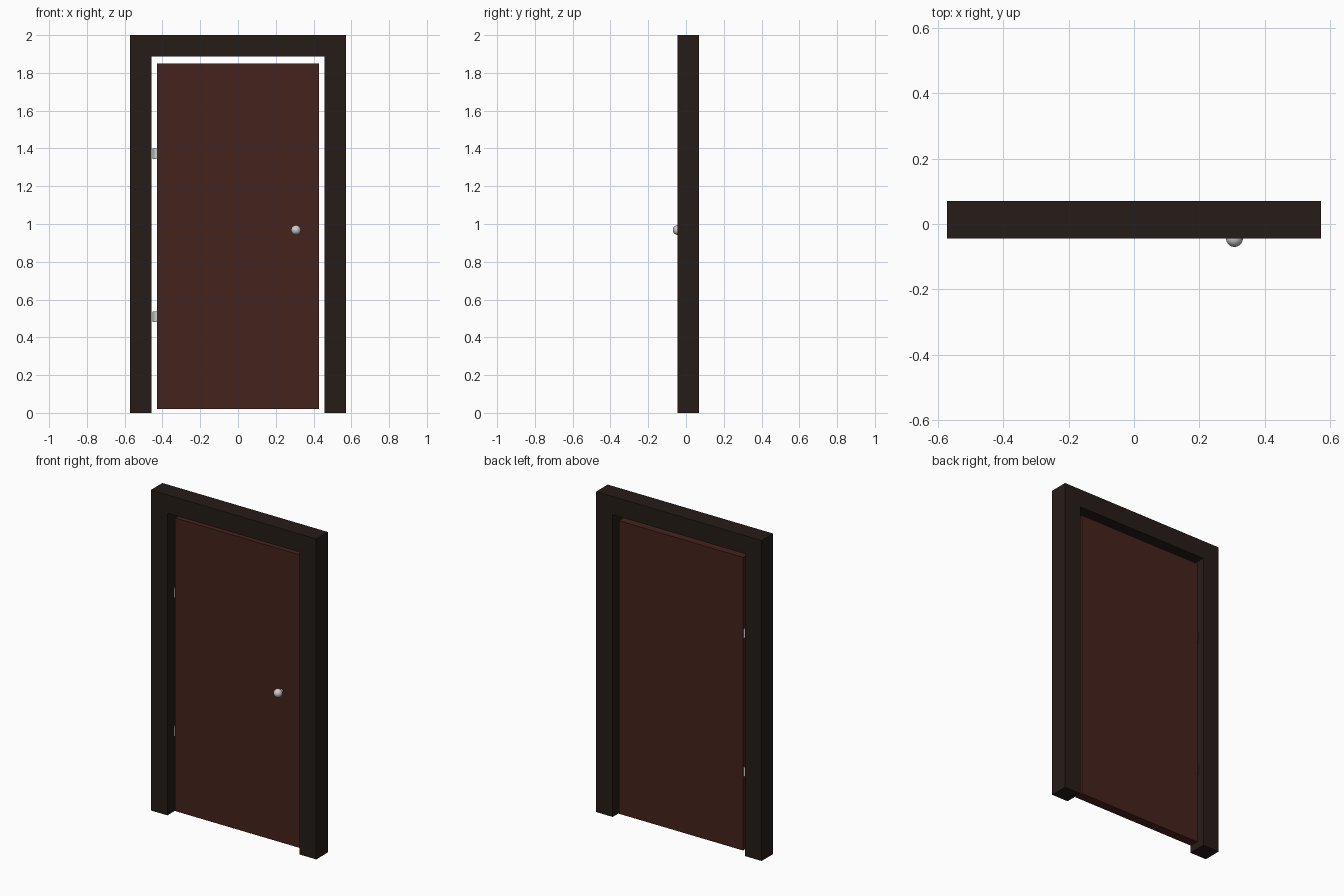
import bpy
from math import radians

if "Cube" in bpy.data.objects:
    bpy.data.objects.remove(bpy.data.objects["Cube"])


def material(name, rgb):
    m = bpy.data.materials.new(name)
    m.diffuse_color = (*rgb, 1)
    m.use_nodes = True
    m.node_tree.nodes["Principled BSDF"].inputs["Base Color"].default_value = m.diffuse_color
    return m


def profile_solid(name, pts, y0, y1, mat):
    """Extrude an XZ outline from y0 to y1."""
    n = len(pts)
    verts = [(x, y, z) for y in (y0, y1) for x, z in pts]
    faces = [tuple(range(n)), tuple(reversed(range(n, 2 * n)))]
    faces += [(i, i + n, (i + 1) % n + n, (i + 1) % n) for i in range(n)]
    mesh = bpy.data.meshes.new(name)
    mesh.from_pydata(verts, [], faces)
    mesh.materials.append(mat)
    ob = bpy.data.objects.new(name, mesh)
    bpy.context.collection.objects.link(ob)
    return ob


dark_wood = material("dark_wood", (0.019, 0.0115, 0.009))
red_wood = material("red_wood", (0.06, 0.0165, 0.012))

# Door frame: one arch-shaped outline, open at the floor
W, I, H, HEAD = 0.571, 0.457, 2.0, 1.886
profile_solid("door_frame", [(-W, 0), (-I, 0), (-I, HEAD), (I, HEAD),
                             (I, 0), (W, 0), (W, H), (-W, H)],
              -0.044, 0.07, dark_wood)

# Door panel
D = 0.4286
profile_solid("door_panel", [(-D, 0.02), (D, 0.02), (D, 1.849), (-D, 1.849)],
              -0.007, 0.05, red_wood)

# Knob and its spindle
bpy.ops.mesh.primitive_uv_sphere_add(segments=32, ring_count=16, radius=0.0257,
                                     location=(0.307, -0.0443, 0.968))
bpy.context.object.name = "knob"
bpy.ops.object.shade_smooth()
bpy.ops.mesh.primitive_cylinder_add(vertices=16, radius=0.01, depth=0.03,
                                    location=(0.307, -0.017, 0.968),
                                    rotation=(radians(90), 0, 0))
bpy.context.object.name = "knob_spindle"
bpy.ops.object.shade_smooth_by_angle()

# Hinge barrels set into the door edge
for name, z in (("lower_hinge", 0.509), ("upper_hinge", 1.372)):
    bpy.ops.mesh.primitive_cylinder_add(vertices=12, radius=0.0229, depth=0.057,
                                        location=(-D, 0.0215, z))
    bpy.context.object.name = name
